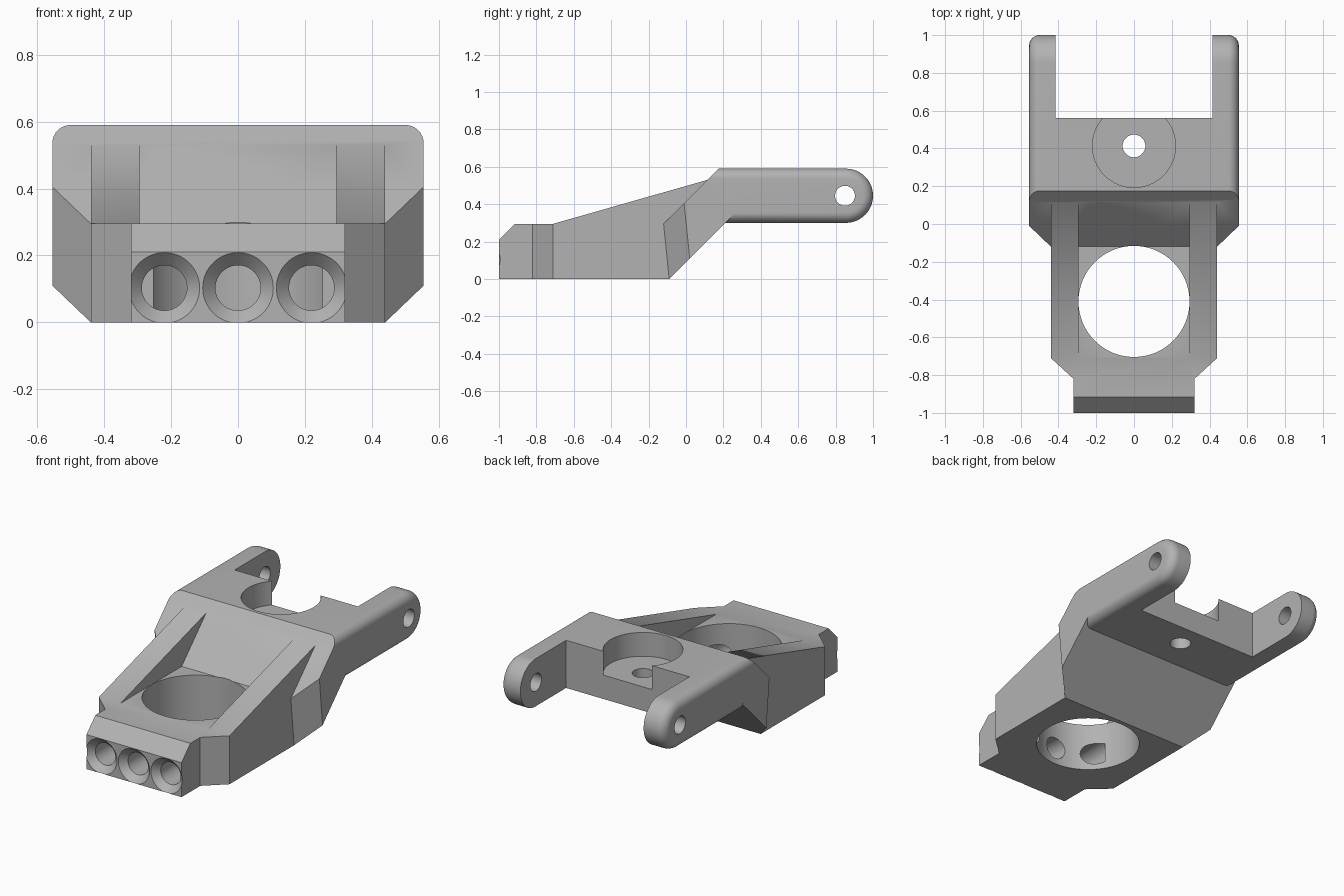
import bpy, bmesh, math
from mathutils import Vector

cube = bpy.data.objects.get("Cube")
if cube:
    bpy.data.objects.remove(cube, do_unlink=True)

grey = bpy.data.materials.new("plain_grey")
grey.use_nodes = True
grey.diffuse_color = (0.45, 0.45, 0.45, 1)
grey.node_tree.nodes["Principled BSDF"].inputs["Base Color"].default_value = (0.45, 0.45, 0.45, 1)


def to_object(name, bm):
    bmesh.ops.recalc_face_normals(bm, faces=bm.faces)
    mesh = bpy.data.meshes.new(name)
    bm.to_mesh(mesh)
    bm.free()
    mesh.materials.append(grey)
    obj = bpy.data.objects.new(name, mesh)
    bpy.context.collection.objects.link(obj)
    return obj


def prism(points, axis, start, end):
    """Extrude a 2D outline: (y, z) along x, or (x, y) along z."""
    bm = bmesh.new()
    place = (lambda a, b: (start, a, b)) if axis == 'X' else (lambda a, b: (a, b, start))
    face = bm.faces.new([bm.verts.new(place(a, b)) for a, b in points])
    new = bmesh.ops.extrude_face_region(bm, geom=[face])["geom"]
    shift = Vector((end - start, 0, 0) if axis == 'X' else (0, 0, end - start))
    bmesh.ops.translate(bm, vec=shift, verts=[v for v in new if isinstance(v, bmesh.types.BMVert)])
    bmesh.ops.recalc_face_normals(bm, faces=bm.faces)
    return bm


def slice_off(bm, point, normal):
    """Remove what lies on the normal side of a plane and cap the cut."""
    cut = bmesh.ops.bisect_plane(bm, geom=bm.verts[:] + bm.edges[:] + bm.faces[:],
                                 plane_co=point, plane_no=normal, clear_outer=True)
    edges = [e for e in cut["geom_cut"] if isinstance(e, bmesh.types.BMEdge)]
    bmesh.ops.holes_fill(bm, edges=edges)


def cylinder(name, centre, axis, length, r1, r2=None):
    bm = bmesh.new()
    bmesh.ops.create_cone(bm, cap_ends=True, segments=64, radius1=r1,
                          radius2=r1 if r2 is None else r2, depth=length)
    obj = to_object(name, bm)
    obj.rotation_euler = Vector(axis).to_track_quat('Z', 'Y').to_euler()
    obj.location = centre
    return obj


def combine(target, other, operation):
    bpy.context.view_layer.update()
    other.hide_render = True
    mod = target.modifiers.new("combine", 'BOOLEAN')
    mod.operation, mod.solver, mod.object = operation, 'EXACT', other
    bpy.context.view_layer.objects.active = target
    bpy.ops.object.modifier_apply(modifier=mod.name)
    bpy.data.objects.remove(other, do_unlink=True)


# Front body: stepped plan, chamfered nose, slanted rear underside
half = [(0.32, -1), (0.32, -0.82), (0.44, -0.71), (0.44, 0.1)]
bm = prism(half + [(-x, y) for x, y in reversed(half)], 'Z', 0, 0.295)
slice_off(bm, (0, -1, 0.21), (0, -1, 1))
slice_off(bm, (0, -0.09, 0), (0, 1, -1))
bracket = to_object("bracket", bm)

# Sloping neck that flares out to the full width
bm = bmesh.new()
for width, y, z in [(0.44, -0.12, 0.295), (0.44, -0.09, 0), (0.555, -0.01, 0.405),
                    (0.555, 0.02, 0.11), (0.555, 0.115, 0.53), (0.555, 0.25, 0.34)]:
    for side in (-1, 1):
        bm.verts.new((side * width, y, z))
bmesh.ops.convex_hull(bm, input=bm.verts)
bmesh.ops.dissolve_limit(bm, angle_limit=0.01, verts=bm.verts, edges=bm.edges)
neck = to_object("neck", bm)

# Rear block with round arm ends and filleted outer edges
R, TIP_Y, TIP_Z = 0.145, 0.855, 0.445
outline = [(0, TIP_Z - R), (0, TIP_Z + R)]
for i in range(25):
    a = math.pi / 2 - math.pi * i / 24
    outline.append((TIP_Y + R * math.cos(a), TIP_Z + R * math.sin(a)))
bm = prism(outline, 'X', -0.555, 0.555)
rims = [e for e in bm.edges if abs(e.verts[0].co.x - e.verts[1].co.x) < 0.001]
bmesh.ops.bevel(bm, geom=rims, offset=0.055, segments=8, profile=0.5, affect='EDGES')
slice_off(bm, (0, -0.12, 0.295), (0, -1, 1))
rear_block = to_object("rear_block", bm)

# Gap between the arms
gap = to_object("arm_gap", prism([(-0.415, 0.56), (0.415, 0.56), (0.415, 1.2), (-0.415, 1.2)],
                                 'Z', 0.1, 0.8))
combine(rear_block, gap, 'DIFFERENCE')

combine(bracket, neck, 'UNION')
combine(bracket, rear_block, 'UNION')

# Pair of triangular ribs bracing the neck
for side in (-1, 1):
    rib = prism([(-0.71, 0.295), (0.115, 0.53), (0.115, 0.4), (0, 0.295)], 'X',
                side * 0.295, side * 0.44)
    combine(bracket, to_object("rib", rib), 'UNION')

# Large vertical bore, rear recess and its pin hole
combine(bracket, cylinder("main_bore", (0, -0.41, 0.1), (0, 0, 1), 0.8, 0.294), 'DIFFERENCE')
combine(bracket, cylinder("recess", (0, 0.413, 0.645), (0, 0, 1), 0.4, 0.22), 'DIFFERENCE')
combine(bracket, cylinder("pin_hole", (0, 0.413, 0.4), (0, 0, 1), 0.8, 0.06), 'DIFFERENCE')

# Hinge hole through both arms
combine(bracket, cylinder("hinge_hole", (0, 0.85, TIP_Z), (1, 0, 0), 2, 0.053), 'DIFFERENCE')

# Three countersunk holes in the nose
for x in (-0.22, 0, 0.22):
    combine(bracket, cylinder("nose_hole", (x, -0.81, 0.103), (0, 1, 0), 0.5, 0.0675), 'DIFFERENCE')
    combine(bracket, cylinder("countersink", (x, -0.99, 0.103), (0, 1, 0), 0.06, 0.125, 0.0665),
            'DIFFERENCE')

# Smooth shading with crisp edges
bpy.ops.object.select_all(action='DESELECT')
bracket.select_set(True)
bpy.context.view_layer.objects.active = bracket
bpy.ops.object.shade_smooth_by_angle(angle=math.radians(30))
